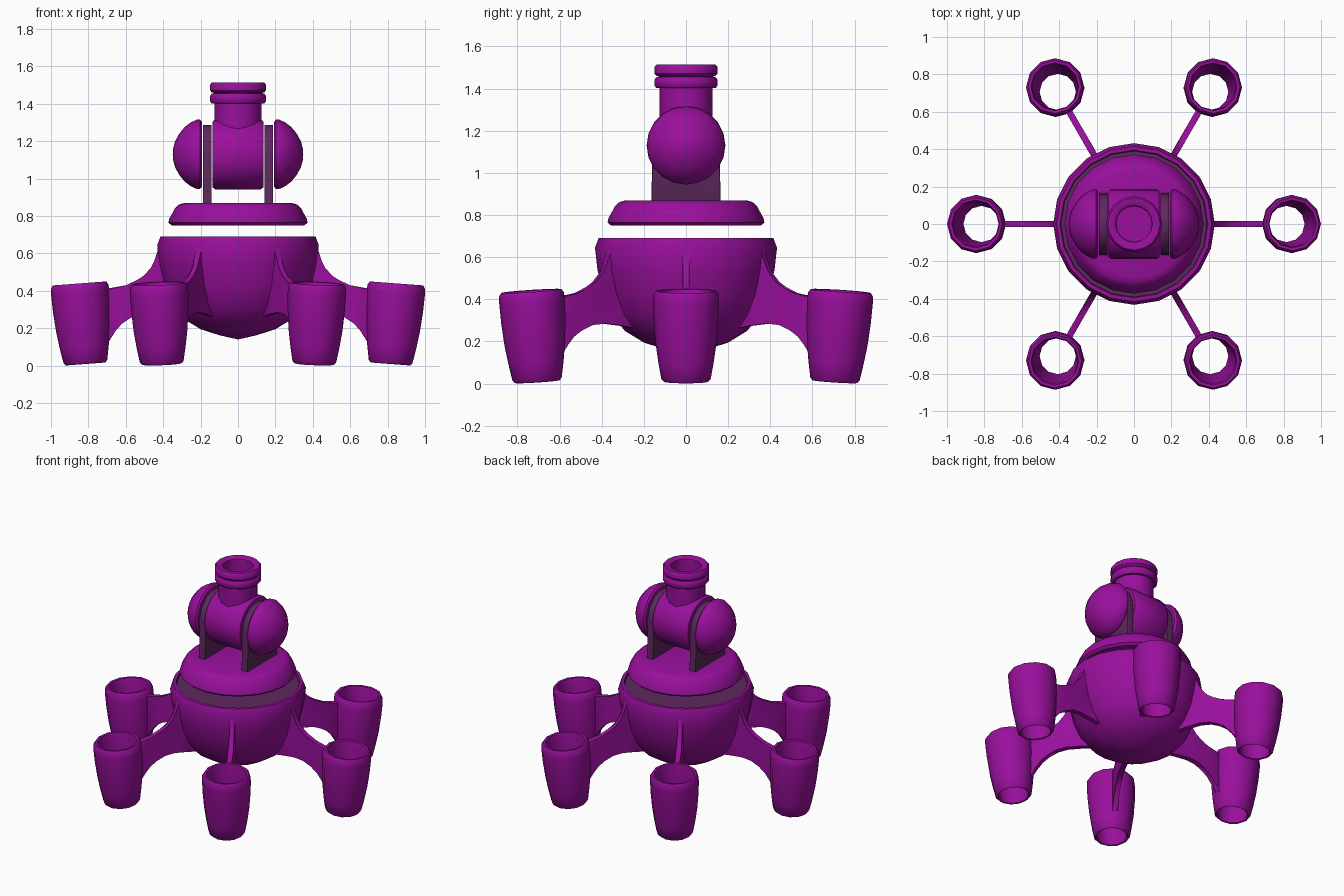
import bpy, bmesh, math
from mathutils import Matrix

if "Cube" in bpy.data.objects:
    bpy.data.objects.remove(bpy.data.objects["Cube"])


def material(name, rgb):
    m = bpy.data.materials.new(name)
    m.diffuse_color = (*rgb, 1)
    m.use_nodes = True
    m.node_tree.nodes["Principled BSDF"].inputs["Base Color"].default_value = m.diffuse_color
    return m


PURPLE = material("bright purple", (0.32, 0.005, 0.335))
DARK = material("dark plum", (0.11, 0.022, 0.11))


def finish(name, bm, mats, matrix=Matrix(), angle=40):
    bmesh.ops.recalc_face_normals(bm, faces=bm.faces)
    bm.transform(matrix)
    me = bpy.data.meshes.new(name)
    bm.to_mesh(me)
    bm.free()
    for m in mats:
        me.materials.append(m)
    ob = bpy.data.objects.new(name, me)
    bpy.context.collection.objects.link(ob)
    bpy.ops.object.select_all(action='DESELECT')
    ob.select_set(True)
    bpy.context.view_layer.objects.active = ob
    bpy.ops.object.shade_smooth_by_angle(angle=math.radians(angle))
    return ob


def lathe(name, profile, n, matrix=Matrix(), closed=False, mats=(PURPLE,), dark_rule=None, angle=40):
    """Revolve (radius, z) points about z; radius 0 makes a pole."""
    bm = bmesh.new()
    rings = []
    for r, z in profile:
        if r == 0:
            rings.append([bm.verts.new((0, 0, z))] * n)
        else:
            rings.append([bm.verts.new((r * math.cos(2 * math.pi * i / n),
                                        r * math.sin(2 * math.pi * i / n), z)) for i in range(n)])
    pairs = list(zip(rings, rings[1:]))
    if closed:
        pairs.append((rings[-1], rings[0]))
    for a, b in pairs:
        for i in range(n):
            j = (i + 1) % n
            quad = list(dict.fromkeys((a[i], a[j], b[j], b[i])))
            f = bm.faces.new(quad)
            if dark_rule and dark_rule(f.calc_center_median()):
                f.material_index = 1
    return finish(name, bm, mats, matrix, angle)


def prism(name, outline, thick, mat, matrix, bevel):
    """Outline in the xz plane, thickened along y, edges softened."""
    bm = bmesh.new()
    sides = [[bm.verts.new((x, y, z)) for x, z in outline] for y in (-thick / 2, thick / 2)]
    rims = [bm.faces.new(s) for s in sides]
    k = len(outline)
    for i in range(k):
        j = (i + 1) % k
        bm.faces.new((sides[0][i], sides[0][j], sides[1][j], sides[1][i]))
    edges = [e for f in rims for e in f.edges]
    bmesh.ops.bevel(bm, geom=edges, offset=bevel, segments=2, affect='EDGES', profile=0.5)
    return finish(name, bm, (mat,), matrix)


# Bowl-shaped body with a dark top plate
lathe("body", [(0, 0.14), (0.1, 0.163), (0.2, 0.195), (0.29, 0.25), (0.35, 0.325), (0.395, 0.43),
               (0.42, 0.54), (0.432, 0.645), (0.415, 0.69), (0.395, 0.69), (0.39, 0.675), (0, 0.675)],
      20, mats=(PURPLE, DARK), dark_rule=lambda c: c.z > 0.67 and c.xy.length < 0.389)

# Floating turntable above the body
lathe("turntable", [(0, 0.75), (0.355, 0.75), (0.372, 0.765), (0.368, 0.785), (0.335, 0.845),
                    (0.315, 0.862), (0.285, 0.87), (0, 0.87)], 20)

# Six legs, each a thin curved fin ending in an open pod
fin = [(0.33, 0.63), (0.425, 0.635), (0.44, 0.56), (0.46, 0.52), (0.50, 0.475), (0.54, 0.45),
       (0.60, 0.43), (0.71, 0.41), (0.715, 0.13), (0.69, 0.13), (0.655, 0.185), (0.62, 0.225),
       (0.58, 0.26), (0.52, 0.285), (0.45, 0.292), (0.36, 0.275), (0.28, 0.26), (0.28, 0.5)]
pod = [(0.105, 0.0), (0.117, 0.012), (0.131, 0.09), (0.144, 0.18), (0.153, 0.29), (0.156, 0.38),
       (0.154, 0.415), (0.143, 0.432), (0.128, 0.43), (0.122, 0.40), (0.12, 0.28), (0.108, 0.13), (0.097, 0.005)]
for i in range(6):
    turn = Matrix.Rotation(i * math.pi / 3, 4, 'Z')
    prism(f"leg_fin_{i + 1}", fin, 0.034, PURPLE, turn, 0.007)
    tilt = Matrix.Translation((0.815, 0, 0.009)) @ Matrix.Rotation(0.075, 4, 'Y')
    lathe(f"foot_pod_{i + 1}", pod, 12, turn @ tilt, closed=True, angle=50)

# Swivel head: barrel lying along x, between two brackets with domed caps outside
CENTRE = 1.13
along_x = Matrix.Translation((0, 0, CENTRE)) @ Matrix.Rotation(math.pi / 2, 4, 'Y')
lathe("head_barrel", [(0, -0.137), (0.175, -0.137), (0.187, -0.122), (0.187, 0.122),
                      (0.175, 0.137), (0, 0.137)], 20, along_x)

arch = [(-0.165, 0.865), (0.165, 0.865)]
arch += [(0.158 * math.cos(a), CENTRE + 0.158 * math.sin(a))
         for a in [math.pi * t / 12 for t in range(13)]]
cap = [(0, 0.192), (0.172, 0.192), (0.185, 0.203), (0.186, 0.218), (0.172, 0.25), (0.148, 0.283),
       (0.112, 0.313), (0.07, 0.336), (0.03, 0.347), (0, 0.349)]
for side, s in (("left", -1), ("right", 1)):
    place = Matrix.Translation((s * 0.165, 0, 0)) @ Matrix.Rotation(math.pi / 2, 4, 'Z')
    prism(f"{side}_bracket", arch, 0.046, DARK, place, 0.003)
    lathe(f"{side}_cap", [(r, s * x) for r, x in cap], 20, along_x)

# Hollow muzzle with two rounded rings
lathe("muzzle", [(0, 1.25), (0.125, 1.25), (0.125, 1.402), (0.14, 1.402), (0.15, 1.414), (0.15, 1.442),
                 (0.14, 1.455), (0.124, 1.458), (0.14, 1.461), (0.15, 1.472), (0.15, 1.502),
                 (0.14, 1.514), (0.11, 1.514), (0.098, 1.505), (0.095, 1.34), (0, 1.34)], 16)
